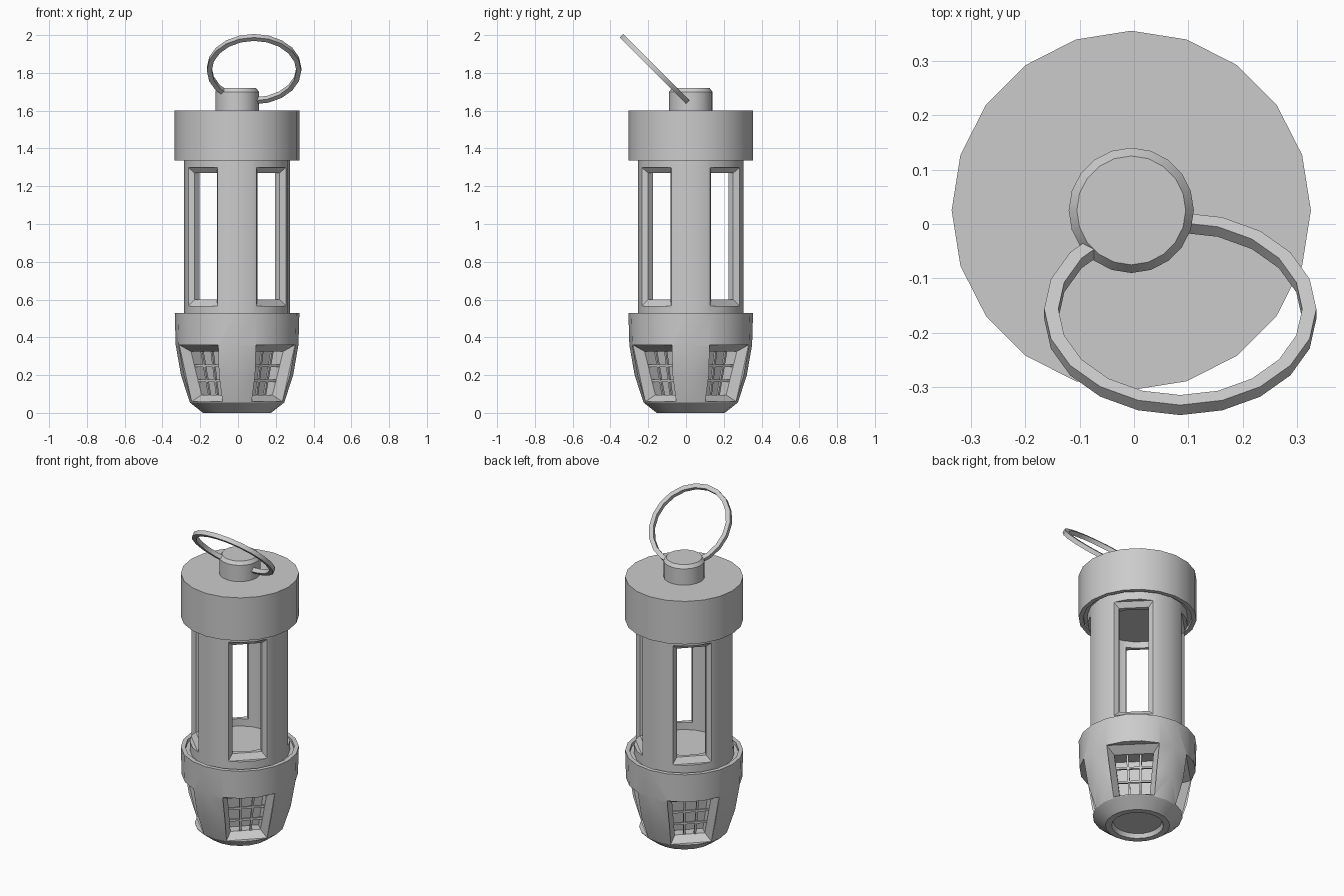
import bpy, bmesh, math
from mathutils import Matrix, Vector

if "Cube" in bpy.data.objects:
    bpy.data.objects.remove(bpy.data.objects["Cube"])

AXIS = Matrix.Translation((-0.005, 0.025, 0))
SIDES = 20


def finish(bm, name, matrix=AXIS, smooth=True):
    bmesh.ops.remove_doubles(bm, verts=bm.verts, dist=1e-5)
    bmesh.ops.recalc_face_normals(bm, faces=bm.faces)
    bm.transform(matrix)
    me = bpy.data.meshes.new(name)
    bm.to_mesh(me)
    bm.free()
    ob = bpy.data.objects.new(name, me)
    bpy.context.collection.objects.link(ob)
    if smooth:
        shade(ob)
    return ob


def activate(ob):
    bpy.ops.object.select_all(action='DESELECT')
    ob.select_set(True)
    bpy.context.view_layer.objects.active = ob


def shade(ob):
    activate(ob)
    bpy.ops.object.shade_smooth_by_angle(angle=math.radians(25))


def lathe(name, profile, matrix=AXIS, smooth=True):
    bm = bmesh.new()
    vs = [bm.verts.new((r, 0, z)) for r, z in profile]
    es = [bm.edges.new(p) for p in zip(vs, vs[1:])]
    bmesh.ops.spin(bm, geom=vs + es, cent=(0, 0, 0), axis=(0, 0, 1),
                   angle=math.tau, steps=SIDES)
    bmesh.ops.dissolve_degenerate(bm, dist=1e-5, edges=bm.edges)
    return finish(bm, name, matrix, smooth)


def loft(bm, sections, rot):
    """Skin four-cornered sections: (depth, half width, z) at bottom and top."""
    rings = []
    for (d0, t0, z0), (d1, t1, z1) in sections:
        pts = [(d0, -t0, z0), (d0, t0, z0), (d1, t1, z1), (d1, -t1, z1)]
        rings.append([bm.verts.new(rot @ Vector(p)) for p in pts])
    for a, b in zip(rings, rings[1:]):
        for i in range(4):
            j = (i + 1) % 4
            bm.faces.new((a[i], a[j], b[j], b[i]))
    bm.faces.new(rings[0])
    bm.faces.new(rings[-1])


def diagonals():
    return [Matrix.Rotation(math.radians(45 + 90 * i), 4, 'Z') for i in range(4)]


def cut_windows(ob, sections):
    bm = bmesh.new()
    for rot in diagonals():
        loft(bm, sections, rot)
    cutter = finish(bm, ob.name + "_cutter", smooth=False)
    cutter.hide_render = True
    activate(ob)
    mod = ob.modifiers.new("windows", 'BOOLEAN')
    mod.operation, mod.solver, mod.object = 'DIFFERENCE', 'EXACT', cutter
    bpy.ops.object.modifier_apply(modifier=mod.name)
    bpy.data.objects.remove(cutter)
    shade(ob)


# Middle tube with four tall chamfered windows
tube = lathe("window_tube", [(.218, .50), (.28, .50), (.28, 1.36), (.218, 1.36), (.218, .50)],
             smooth=False)
cut_windows(tube, [((.10, .083, .60), (.10, .083, 1.27)),
                   ((.235, .083, .60), (.235, .083, 1.27)),
                   ((.257, .112, .565), (.257, .112, 1.30)),
                   ((.36, .112, .565), (.36, .112, 1.30))])

# Top cap, with the rim groove and chamber ceiling underneath
lathe("top_cap", [(0, 1.60), (.33, 1.60), (.33, 1.335), (.305, 1.335), (.305, 1.355),
                  (.23, 1.355), (.23, 1.31), (0, 1.31)])

# Knob
lathe("top_knob", [(0, 1.72), (.10, 1.72), (.115, 1.70), (.115, 1.59), (0, 1.59)])

# Tapered base with the rim groove, chamber floor and bottom recess
base = lathe("tapered_base", [(0, .555), (.23, .555), (.23, .51), (.305, .51), (.305, .53),
                              (.33, .53), (.325, .36), (.297, .20), (.25, .055), (.18, .0),
                              (.145, .0), (.135, .025), (0, .025)], smooth=False)
cut_windows(base, [((.12, .085, .095), (.15, .11, .325)),
                   ((.18, .085, .095), (.235, .11, .325)),
                   ((.225, .115, .06), (.285, .148, .36)),
                   ((.36, .115, .06), (.42, .148, .36))])


# Grilles inside the base windows
def grille_point(s, h):
    """s runs -1..1 across the opening, h runs 0..1 up it."""
    return Vector((.175 + .05 * h, s * (.088 + .025 * h), .09 + .24 * h))


def bar(bm, a, b, rot, w=.006):
    axis = (b - a).normalized()
    side = axis.cross(Vector((1, 0, 0))).normalized() * w
    out = axis.cross(side).normalized() * w
    ends = [[bm.verts.new(rot @ (p + side * i + out * j))
             for i, j in ((-1, -1), (1, -1), (1, 1), (-1, 1))] for p in (a, b)]
    for i in range(4):
        j = (i + 1) % 4
        bm.faces.new((ends[0][i], ends[0][j], ends[1][j], ends[1][i]))
    bm.faces.new(ends[0])
    bm.faces.new(ends[1])


bm = bmesh.new()
for rot in diagonals():
    for k in (1 / 3, 2 / 3):
        bar(bm, grille_point(2 * k - 1, 0), grille_point(2 * k - 1, 1), rot)
        bar(bm, grille_point(-1, k), grille_point(1, k), rot)
finish(bm, "base_grilles", smooth=False)

# Tilted carrying ring threaded through the knob
tilt = Matrix.Translation((.085, -.165, 1.82)) @ Matrix.Rotation(math.radians(135), 4, 'X')
lathe("carry_ring", [(.224, -.013), (.25, -.013), (.25, .013), (.224, .013), (.224, -.013)], tilt)
